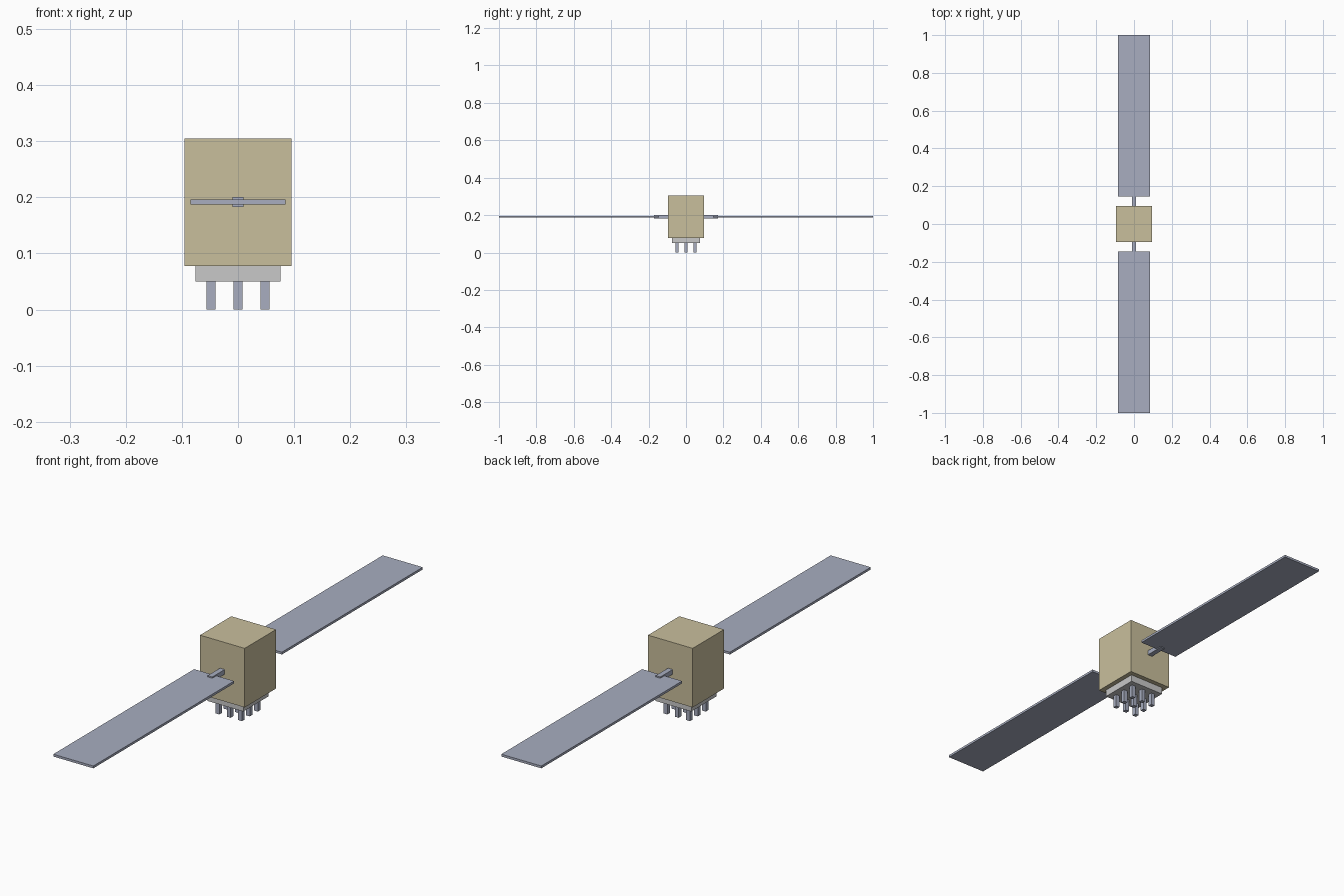
import bpy
import bmesh
from mathutils import Matrix, Vector

default = bpy.data.objects.get("Cube")
if default:
    bpy.data.objects.remove(default, do_unlink=True)


def make_material(name, rgb):
    mat = bpy.data.materials.new(name)
    mat.use_nodes = True
    colour = (*rgb, 1.0)
    mat.diffuse_color = colour
    mat.node_tree.nodes["Principled BSDF"].inputs["Base Color"].default_value = colour
    return mat


def box(name, low, high, mat):
    """Flat-faced box spanning two opposite corners."""
    low, high = Vector(low), Vector(high)
    size = high - low
    bm = bmesh.new()
    bmesh.ops.create_cube(bm, size=1.0, matrix=Matrix.Diagonal((*size, 1.0)))
    mesh = bpy.data.meshes.new(name)
    bm.to_mesh(mesh)
    bm.free()
    mesh.materials.append(mat)
    obj = bpy.data.objects.new(name, mesh)
    obj.location = (low + high) / 2
    bpy.context.collection.objects.link(obj)
    return obj


foil = make_material("tan foil", (0.584, 0.521, 0.335))
steel = make_material("blue grey metal", (0.392, 0.423, 0.527))
plate = make_material("light grey", (0.578, 0.578, 0.578))

# Body and the plate beneath it
body_half, plate_half = 0.095, 0.076
box("body", (-body_half, -body_half, 0.078), (body_half, body_half, 0.305), foil)
box("base_plate", (-plate_half, -plate_half, 0.05), (plate_half, plate_half, 0.078), plate)

# Grid of short square posts under the plate
post_half, spacing = 0.008, 0.048
for row in (-1, 0, 1):
    for col in (-1, 0, 1):
        x, y = col * spacing, row * spacing
        box("post", (x - post_half, y - post_half, 0),
            (x + post_half, y + post_half, 0.05), steel)

# Mirrored solar wings, each on a short arm
for side, label in ((-1, "front"), (1, "back")):
    y_arm = sorted((side * body_half, side * 0.17))
    box(label + "_arm", (-0.01, y_arm[0], 0.183), (0.01, y_arm[1], 0.201), steel)
    y_wing = sorted((side * 0.145, side))
    box(label + "_solar_wing", (-0.085, y_wing[0], 0.187),
        (0.085, y_wing[1], 0.196), steel)
